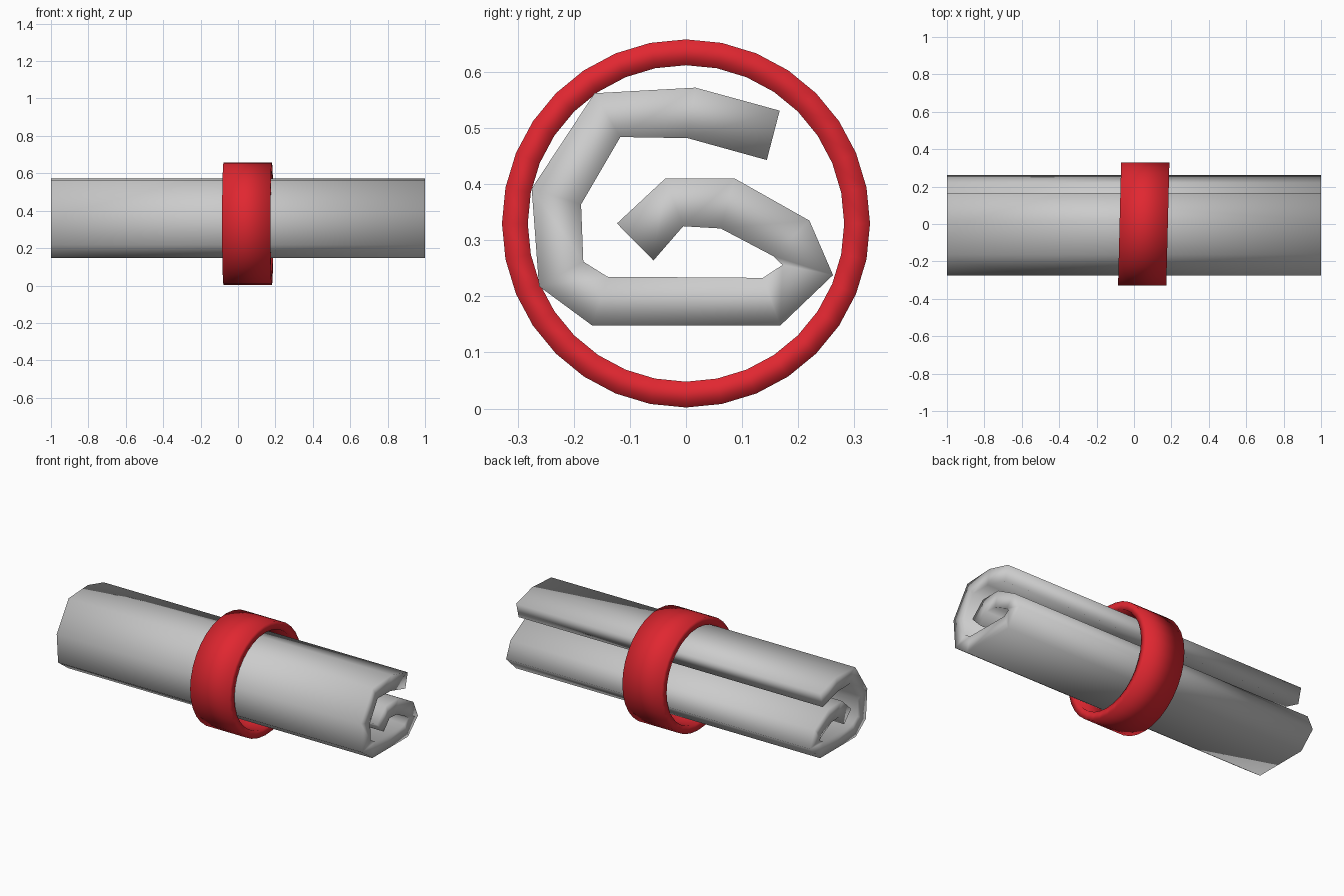
import bpy, bmesh, math

if "Cube" in bpy.data.objects:
    bpy.data.objects.remove(bpy.data.objects["Cube"])


def finish(name, bm):
    bmesh.ops.recalc_face_normals(bm, faces=bm.faces)
    for f in bm.faces:
        f.smooth = True
    me = bpy.data.meshes.new(name)
    bm.to_mesh(me)
    bm.free()
    ob = bpy.data.objects.new(name, me)
    bpy.context.collection.objects.link(ob)
    return ob


def skin(bm, loops, closed):
    # Quad strips between successive loops of vertices
    n = len(loops[0])
    for i in range(len(loops) if closed else len(loops) - 1):
        a, b = loops[i], loops[(i + 1) % len(loops)]
        for j in range(n):
            k = (j + 1) % n
            bm.faces.new((a[j], a[k], b[k], b[j]))


# Rolled sheet: spiral profile (y, z), outer and inner side paired
outer = [(.167, .531), (.017, .572), (-.163, .562), (-.275, .392),
         (-.262, .218), (-.167, .148), (.168, .148), (.262, .238),
         (.22, .335), (.087, .41), (-.037, .41), (-.123, .33)]
inner = [(.144, .443), (.003, .482), (-.117, .484), (-.187, .364),
         (-.183, .262), (-.14, .235), (.137, .233), (.172, .256),
         (.155, .272), (.062, .321), (-.005, .325), (-.058, .264)]
bm = bmesh.new()
sections = [[[bm.verts.new((x, y, z)) for x in (-1, 1)]
             for y, z in side] for side in (outer, inner)]
loops = [[o[0], o[1], i[1], i[0]] for o, i in zip(*sections)]
skin(bm, loops, False)
bm.faces.new(loops[0])
bm.faces.new(loops[-1])
finish("rolled_sheet", bm)

# Band around the roll, slightly skewed
SIDES = 32
bm = bmesh.new()
loops = []
for s in range(SIDES):
    a = 2 * math.pi * s / SIDES
    loop = []
    for x, r in ((-.077, .328), (.181, .328), (.181, .282), (-.077, .282)):
        y, z = r * math.cos(a), r * math.sin(a)
        loop.append(bm.verts.new((x + .025 * y, y, .33 + z)))
    loops.append(loop)
skin(bm, loops, True)
band = finish("band", bm)
red = bpy.data.materials.new("red")
red.diffuse_color = (.75, .02, .03, 1)
red.use_nodes = True
red.node_tree.nodes["Principled BSDF"].inputs["Base Color"].default_value = red.diffuse_color
band.data.materials.append(red)
